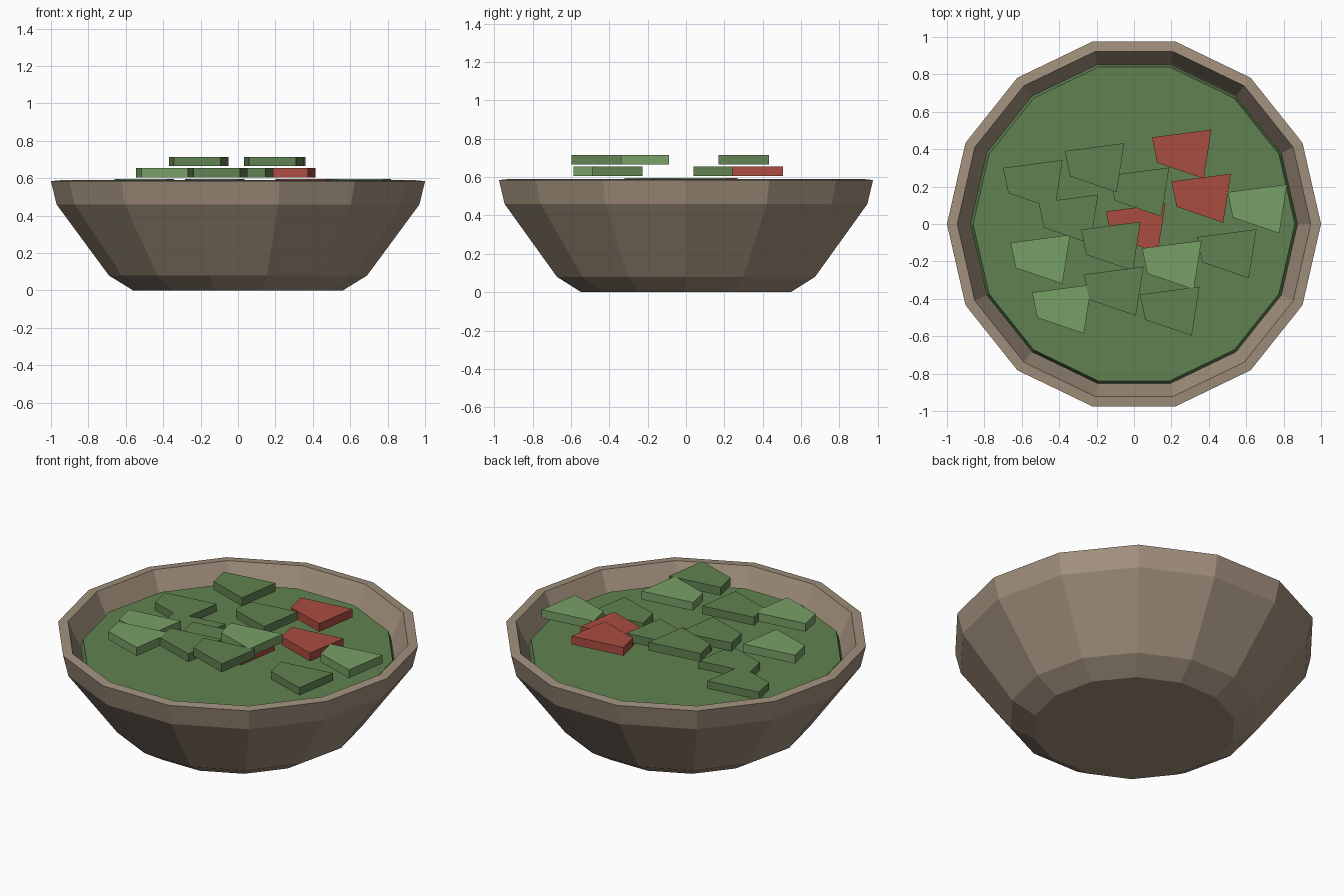
import bpy
import bmesh
import math

default = bpy.data.objects.get("Cube")
if default:
    bpy.data.objects.remove(default)

SIDES = 14


def material(name, srgb):
    color = [(c / 255) ** 2.2 for c in srgb] + [1.0]
    mat = bpy.data.materials.new(name)
    mat.use_nodes = True
    mat.diffuse_color = color
    mat.node_tree.nodes["Principled BSDF"].inputs["Base Color"].default_value = color
    return mat


clay = material("brown clay", (160, 143, 124))
green = material("leaf green", (97, 129, 82))
light = material("light green", (119, 158, 101))
red = material("tomato red", (168, 78, 66))


def finish(name, bm, mat):
    bmesh.ops.recalc_face_normals(bm, faces=bm.faces)
    mesh = bpy.data.meshes.new(name)
    bm.to_mesh(mesh)
    bm.free()
    mesh.materials.append(mat)
    obj = bpy.data.objects.new(name, mesh)
    bpy.context.collection.objects.link(obj)
    return obj


def lathe(name, profile, mat):
    """Revolve (radius, height) points into a closed faceted body."""
    bm = bmesh.new()
    rings = []
    for r, z in profile:
        angles = [math.tau * i / SIDES for i in range(SIDES)]
        rings.append([bm.verts.new((r * math.cos(a), r * math.sin(a), z)) for a in angles])
    for low, high in zip(rings, rings[1:]):
        for i in range(SIDES):
            j = (i + 1) % SIDES
            bm.faces.new((low[i], low[j], high[j], high[i]))
    bm.faces.new(rings[0])
    bm.faces.new(rings[-1])
    return finish(name, bm, mat)


# Bowl: outer wall, rim, inner wall and floor
lathe("bowl", [(0.56, 0), (0.69, 0.08), (0.97, 0.46), (1.0, 0.585), (0.945, 0.59),
               (0.88, 0.45), (0.62, 0.12)], clay)

# Bed of greens filling the bowl
lathe("salad_bed", [(0.875, 0.445), (0.86, 0.49)], green)

# Chopped pieces: one shared outline, stacked in layers
OUTLINE = [(0, 0), (0.028, -0.135), (0.277, -0.22), (0.318, 0.042)]
THICKNESS = 0.05
LAYERS = [0.485, 0.545, 0.605, 0.665]


def piece(name, x, y, layer, mat):
    bm = bmesh.new()
    base = bm.faces.new([bm.verts.new((x + u, y + v, LAYERS[layer])) for u, v in OUTLINE])
    top = bmesh.ops.extrude_face_region(bm, geom=[base], use_keep_orig=True)["geom"]
    verts = [g for g in top if isinstance(g, bmesh.types.BMVert)]
    bmesh.ops.translate(bm, verts=verts, vec=(0, 0, THICKNESS))
    finish(name, bm, mat)


PIECES = {
    "lettuce_piece": (green, [(-0.70, 0.30, 0), (-0.51, 0.115, 0), (0.337, -0.07, 0),
                              (-0.283, -0.03, 1), (-0.13, 0.26, 2), (-0.267, -0.27, 2),
                              (-0.37, 0.39, 3), (0.032, -0.377, 3)]),
    "cucumber_piece": (light, [(-0.66, -0.10, 1), (0.50, 0.17, 1),
                               (-0.545, -0.366, 2), (0.043, -0.13, 3)]),
    "tomato_piece": (red, [(-0.15, 0.067, 0), (0.20, 0.227, 1), (0.096, 0.463, 2)]),
}
for name, (mat, spots) in PIECES.items():
    for n, (x, y, layer) in enumerate(spots, 1):
        piece(f"{name}_{n}", x, y, layer, mat)
